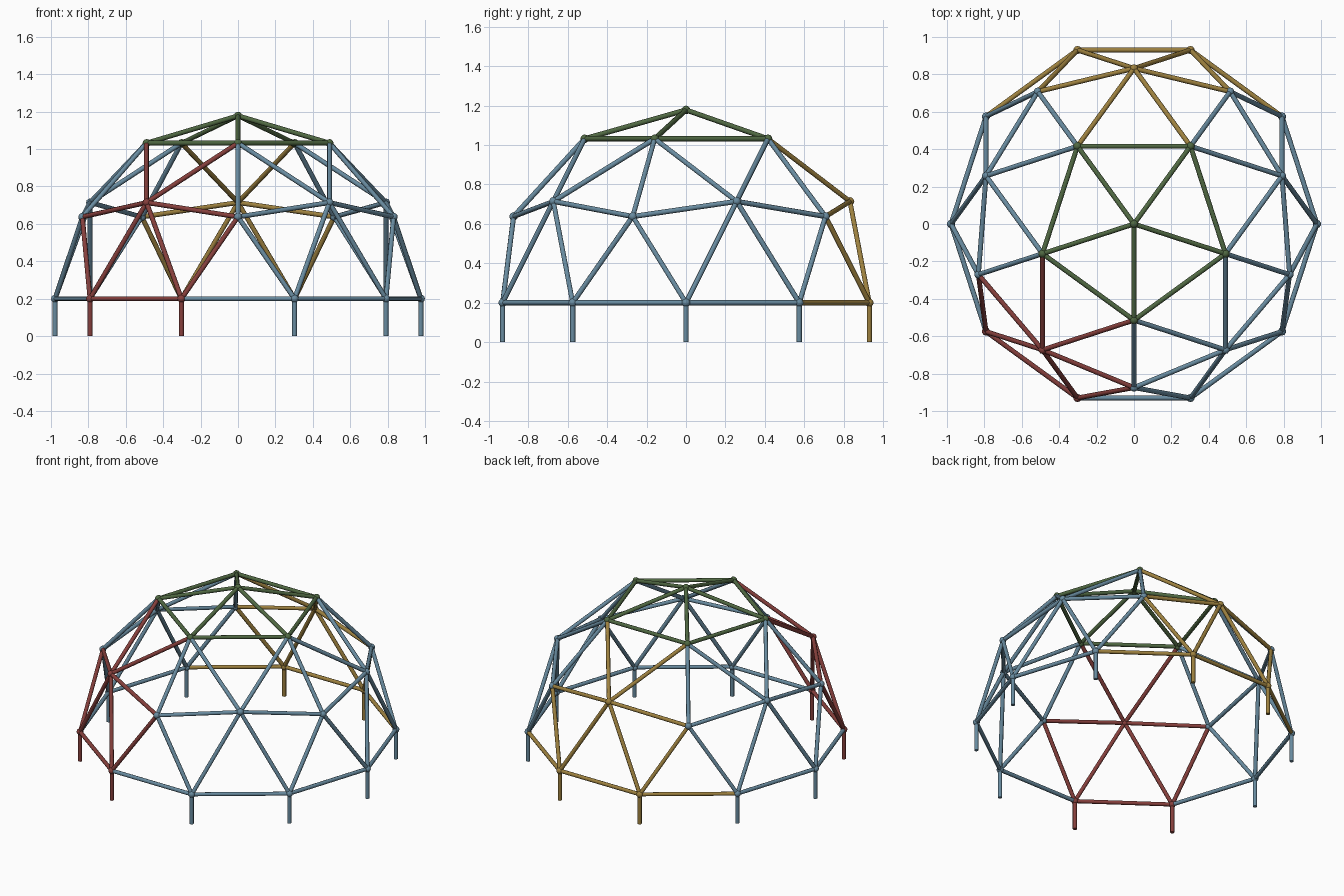
import bpy, bmesh, math
from mathutils import Vector, Matrix

if "Cube" in bpy.data.objects:
    bpy.data.objects.remove(bpy.data.objects["Cube"])

R, LIFT = 0.978, 0.2          # dome radius, height of the base ring
STRUT, NODE = 0.013, 0.022    # bar and joint radii

COLOURS = {
    "blue": (0.14, 0.26, 0.35, 1),
    "red": (0.24, 0.05, 0.045, 1),
    "yellow": (0.34, 0.22, 0.05, 1),
    "green": (0.08, 0.14, 0.055, 1),
}
mats = {}
for name, rgba in COLOURS.items():
    mats[name] = bpy.data.materials.new(name + " paint")
    mats[name].diffuse_color = rgba


def point(azimuth, polar):
    """Point on the dome sphere, angles in degrees."""
    a, p = math.radians(azimuth), math.radians(polar)
    return Vector((R * math.sin(p) * math.cos(a), R * math.sin(p) * math.sin(a),
                   LIFT + R * math.cos(p)))


# Two-frequency geodesic joints, keyed by (ring, azimuth)
P1 = math.degrees(math.atan(2))
pts = {("apex", 0): point(0, 0)}
for k in range(5):
    v = (-90 + 72 * k) % 360
    m = (v + 36) % 360
    pts["upper", v] = point(v, P1 / 2)
    pts["vert", v] = point(v, P1)
    pts["mid", m] = point(m, 58.2825)
for k in range(10):
    pts["base", 36 * k] = point(36 * k, 90)

# Bars between joints
edges = []
for k in range(5):
    v = (-90 + 72 * k) % 360
    m, n = (v + 36) % 360, (v + 72) % 360
    edges += [(("apex", 0), ("upper", v)), (("upper", v), ("upper", n)),
              (("upper", v), ("vert", v)), (("mid", m), ("upper", v)),
              (("mid", m), ("upper", n)), (("mid", m), ("vert", v)),
              (("mid", m), ("vert", n))]
    for d in (-18, 18):
        edges += [(("mid", m), ("base", (m + d) % 360)),
                  (("vert", v), ("base", (v + d) % 360))]
for k in range(10):
    edges.append((("base", 36 * k), ("base", 36 * (k + 1) % 360)))

RED = {("mid", 234), ("base", 216), ("base", 252)}
YELLOW = {("mid", 90), ("base", 72), ("base", 108)}


def node_colour(n):
    if n[0] in ("apex", "upper"):
        return "green"
    return "red" if n in RED else "yellow" if n in YELLOW else "blue"


def bar_colour(a, b):
    if {a[0], b[0]} <= {"apex", "upper"}:
        return "green"
    if a in YELLOW or b in YELLOW:
        return "yellow"
    if a in RED or b in RED:
        # base bars beside the red panel stay blue
        if a[0] == b[0] == "base" and not (a in RED and b in RED):
            return "blue"
        return "red"
    return "blue"


parts = {}


def mesh_for(part, colour):
    return parts.setdefault((part, colour), bmesh.new())


def bar(bm, a, b):
    d = b - a
    mat = Matrix.Translation((a + b) / 2) @ d.to_track_quat("Z", "Y").to_matrix().to_4x4()
    bmesh.ops.create_cone(bm, cap_ends=True, segments=8, radius1=STRUT, radius2=STRUT,
                          depth=d.length, matrix=mat)


for a, b in edges:
    bar(mesh_for("struts", bar_colour(a, b)), pts[a], pts[b])
for n, p in pts.items():
    col = node_colour(n)
    bmesh.ops.create_icosphere(mesh_for("joints", col), subdivisions=2, radius=NODE,
                               matrix=Matrix.Translation(p))
    if n[0] == "base":                      # leg below each base joint
        bar(mesh_for("legs", col), Vector((p.x, p.y, 0)), p)

for (part, colour), bm in parts.items():
    me = bpy.data.meshes.new(f"{colour}_{part}")
    bm.to_mesh(me)
    bm.free()
    me.materials.append(mats[colour])
    ob = bpy.data.objects.new(f"{colour}_{part}", me)
    bpy.context.collection.objects.link(ob)
    bpy.context.view_layer.objects.active = ob
    bpy.ops.object.select_all(action="DESELECT")
    ob.select_set(True)
    bpy.ops.object.shade_smooth_by_angle(angle=math.radians(50))

for m in bpy.data.materials:
    if m.users and not m.is_grease_pencil:
        m.use_nodes = True
        m.node_tree.nodes["Principled BSDF"].inputs["Base Color"].default_value = m.diffuse_color
